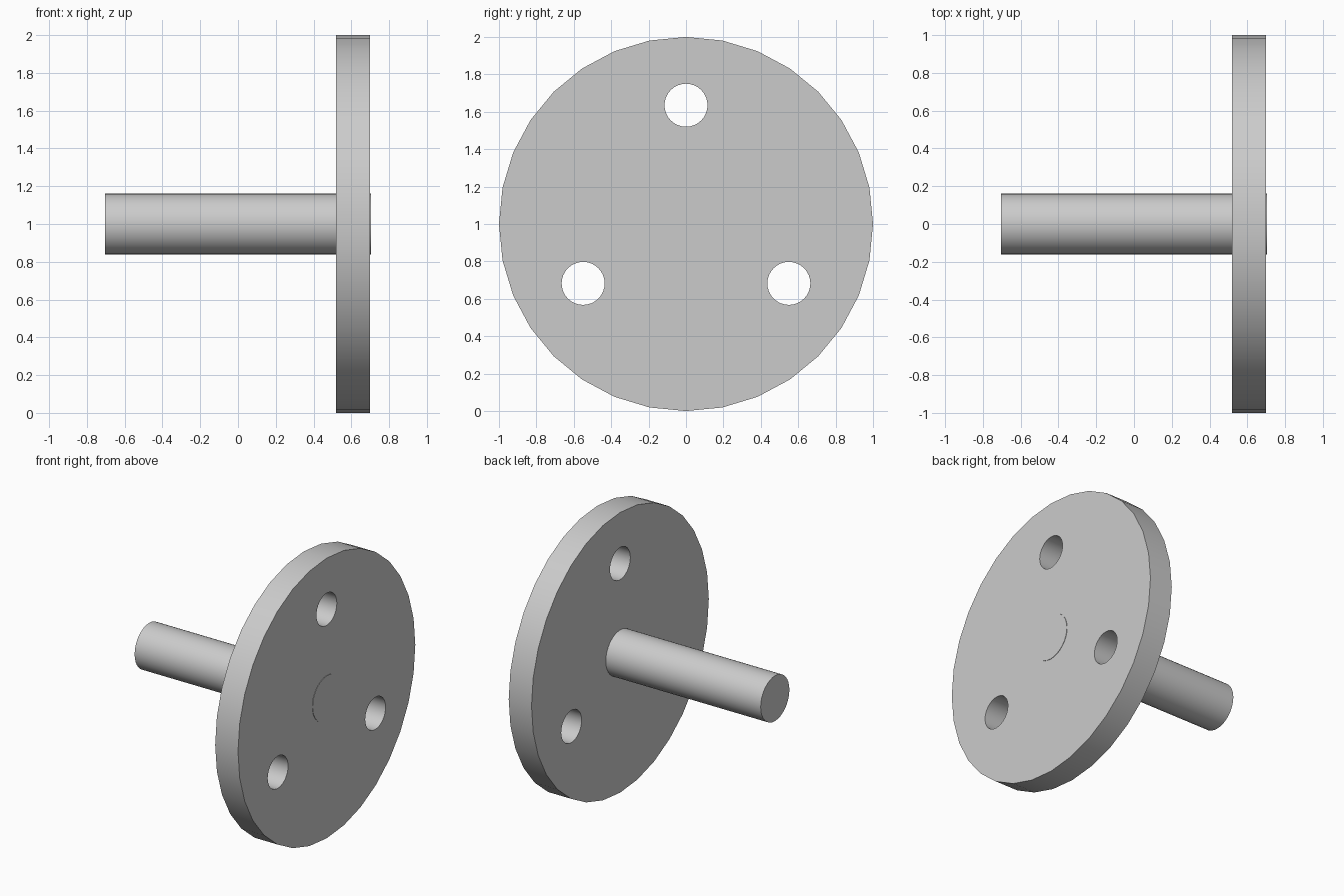
import bpy
from math import pi, sin, cos, radians

cube = bpy.data.objects.get("Cube")
if cube:
    bpy.data.objects.remove(cube, do_unlink=True)

CENTRE_Z = 1.0
DISC_X = (0.52, 0.70)
SHAFT_X = (-0.703, 0.703)
HOLE_CIRCLE = 0.635

# Plain grey metal
grey = bpy.data.materials.new("plain_grey")
grey.use_nodes = True
colour = (0.6, 0.6, 0.6, 1.0)
grey.diffuse_color = colour
grey.node_tree.nodes["Principled BSDF"].inputs["Base Color"].default_value = colour


def rod(name, radius, x_range, y=0.0, z=CENTRE_Z, sides=32):
    """Cylinder lying along x."""
    start, end = x_range
    bpy.ops.mesh.primitive_cylinder_add(
        vertices=sides, radius=radius, depth=end - start,
        location=((start + end) / 2, y, z), rotation=(0, pi / 2, 0))
    obj = bpy.context.object
    obj.name = name
    obj.data.materials.append(grey)
    return obj


def smooth(obj):
    bpy.ops.object.select_all(action="DESELECT")
    obj.select_set(True)
    bpy.context.view_layer.objects.active = obj
    bpy.ops.object.shade_smooth_by_angle(angle=radians(30))


# Flange disc with three bolt holes
disc = rod("flange_disc", 1.0, DISC_X)
for i in range(3):
    angle = pi / 2 + i * 2 * pi / 3
    cutter = rod("bolt_hole_cutter", 0.115, (DISC_X[0] - 0.1, DISC_X[1] + 0.1),
                 HOLE_CIRCLE * cos(angle), CENTRE_Z + HOLE_CIRCLE * sin(angle))
    cutter.hide_render = True
    hole = disc.modifiers.new("bolt_hole", "BOOLEAN")
    hole.operation = "DIFFERENCE"
    hole.solver = "EXACT"
    hole.object = cutter
    bpy.context.view_layer.objects.active = disc
    bpy.ops.object.modifier_apply(modifier=hole.name)
    bpy.data.objects.remove(cutter, do_unlink=True)
smooth(disc)

# Shaft running through the disc, its end barely proud of the face
shaft = rod("shaft", 0.162, SHAFT_X)
smooth(shaft)
